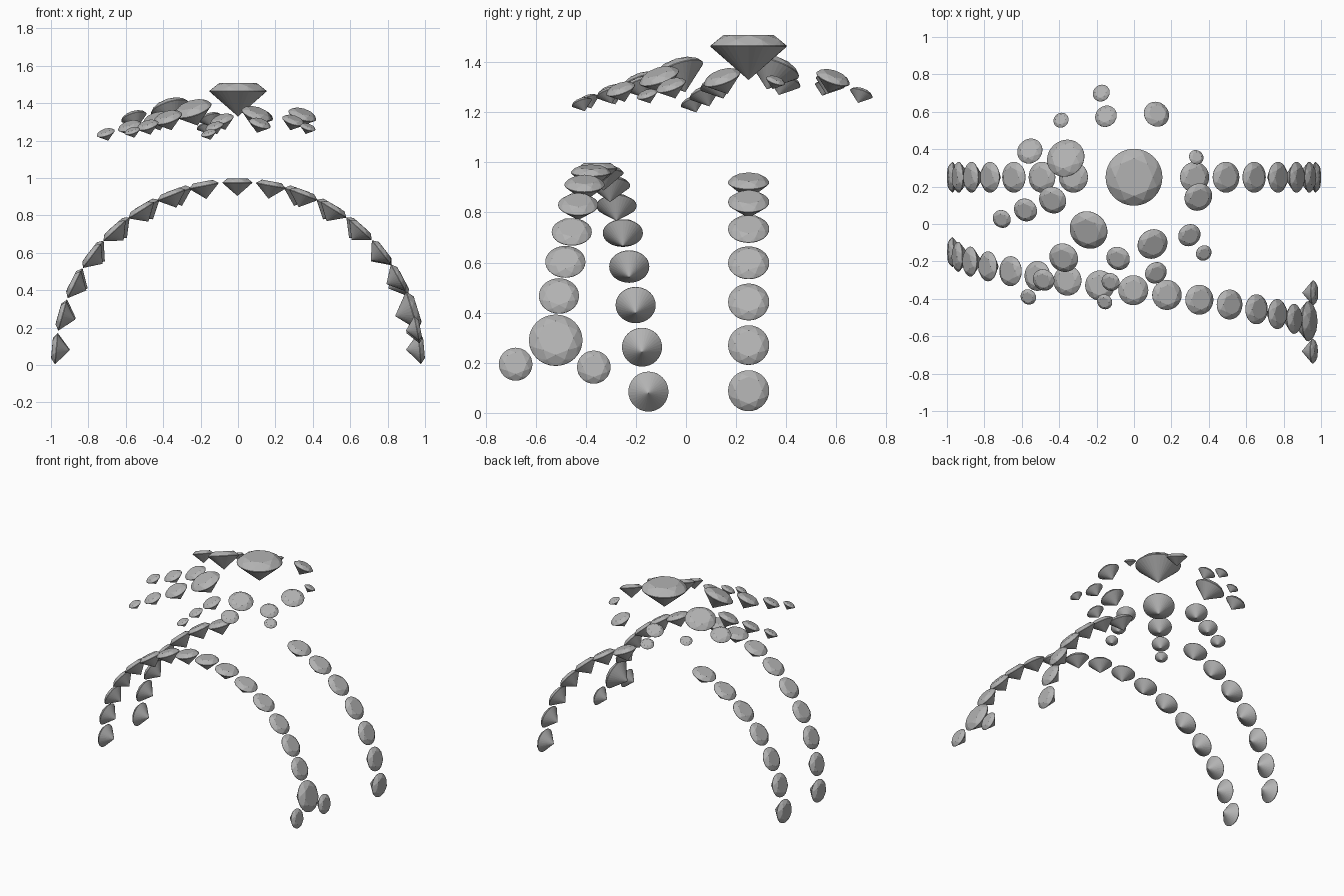
import bpy, bmesh, math
from mathutils import Vector

cube = bpy.data.objects.get("Cube")
if cube:
    bpy.data.objects.remove(cube, do_unlink=True)

# One grey stone colour
stone = bpy.data.materials.new("grey_stone")
stone.use_nodes = True
grey = (0.45, 0.45, 0.45, 1)
stone.diffuse_color = grey
stone.node_tree.nodes["Principled BSDF"].inputs["Base Color"].default_value = grey


def make_gem_mesh():
    """Unit brilliant cut: girdle radius 1 at z = 0, table up, point down."""
    bm = bmesh.new()

    def ring(count, radius, z, turn=0.0):
        for i in range(count):
            a = 2 * math.pi * (i + turn) / count
            bm.verts.new((radius * math.cos(a), radius * math.sin(a), z))

    ring(8, 0.66, 0.29)            # table
    ring(8, 0.87, 0.17, 0.5)       # crown stars and kites
    ring(32, 1.0, 0.015)           # girdle
    ring(32, 1.0, -0.015)
    bm.verts.new((0, 0, -0.89))    # point
    bmesh.ops.convex_hull(bm, input=bm.verts[:])
    bmesh.ops.dissolve_limit(bm, angle_limit=0.01, verts=bm.verts[:], edges=bm.edges[:])
    bmesh.ops.recalc_face_normals(bm, faces=bm.faces[:])
    mesh = bpy.data.meshes.new("cut_gem")
    bm.to_mesh(mesh)
    bm.free()
    mesh.materials.append(stone)
    return mesh


gem_mesh = make_gem_mesh()


def gem(name, place, radius, normal):
    ob = bpy.data.objects.new(name, gem_mesh)
    bpy.context.collection.objects.link(ob)
    ob.location = place
    ob.scale = (radius,) * 3
    ob.rotation_euler = Vector(normal).to_track_quat('Z', 'Y').to_euler()


ARCH = 0.975


def arch_gem(name, degrees, y, radius):
    a = math.radians(degrees)
    out = Vector((math.cos(a), 0, math.sin(a)))
    gem(name, out * ARCH + Vector((0, y, 0)), radius, out)


# Back arch, open at the crown
for i in range(7):
    angle = 5.2 + 10.9 * i
    arch_gem("back_arch_left_gem", angle, 0.25, 0.082)
    arch_gem("back_arch_right_gem", 180 - angle, 0.25, 0.082)

# Front arch, drifting forward from right to left
for i in range(15):
    angle = 175 - 10.6 * i + max(0, i - 12)
    arch_gem("front_arch_gem", angle, -0.15 - 0.0255 * i, 0.08)

# Cluster at the end of the front arch
arch_gem("end_large_gem", 17.3, -0.52, 0.107)
arch_gem("end_front_gem", 11.5, -0.68, 0.067)
arch_gem("end_back_gem", 10.8, -0.368, 0.067)

# Crown: the central stone, then sprays tilted away from it (x, y, z, radius)
gem("central_gem", (0, 0.25, 1.464), 0.152, (0, 0, 1))
sprays = {
    "back_spray_gem": [(-.15, .576, 1.32, .06), (-.175, .70, 1.275, .047),
                       (.12, .587, 1.335, .07)],
    "back_right_spray_gem": [(-.365, .352, 1.375, .104), (-.557, .39, 1.325, .07),
                             (-.39, .555, 1.30, .042)],
    "right_spray_gem": [(-.435, .128, 1.315, .075), (-.58, .075, 1.275, .064),
                        (-.707, .027, 1.24, .05)],
    "front_right_spray_gem": [(-.243, -.032, 1.365, .105), (-.376, -.18, 1.32, .08),
                              (-.483, -.299, 1.28, .06), (-.565, -.39, 1.25, .043)],
    "front_spray_gem": [(-.085, -.184, 1.31, .065), (-.125, -.31, 1.275, .05),
                        (-.157, -.416, 1.238, .042), (.099, -.107, 1.34, .083),
                        (.117, -.261, 1.29, .06)],
    "left_spray_gem": [(.344, .144, 1.335, .077), (.296, -.06, 1.305, .062),
                       (.373, -.155, 1.27, .043), (.333, .357, 1.325, .04)],
}
for name, stones in sprays.items():
    for x, y, z, r in stones:
        tilt = (math.copysign(0.32, x), math.copysign(0.35, y - 0.25), 1)
        gem(name, (x, y, z), r, tilt)
